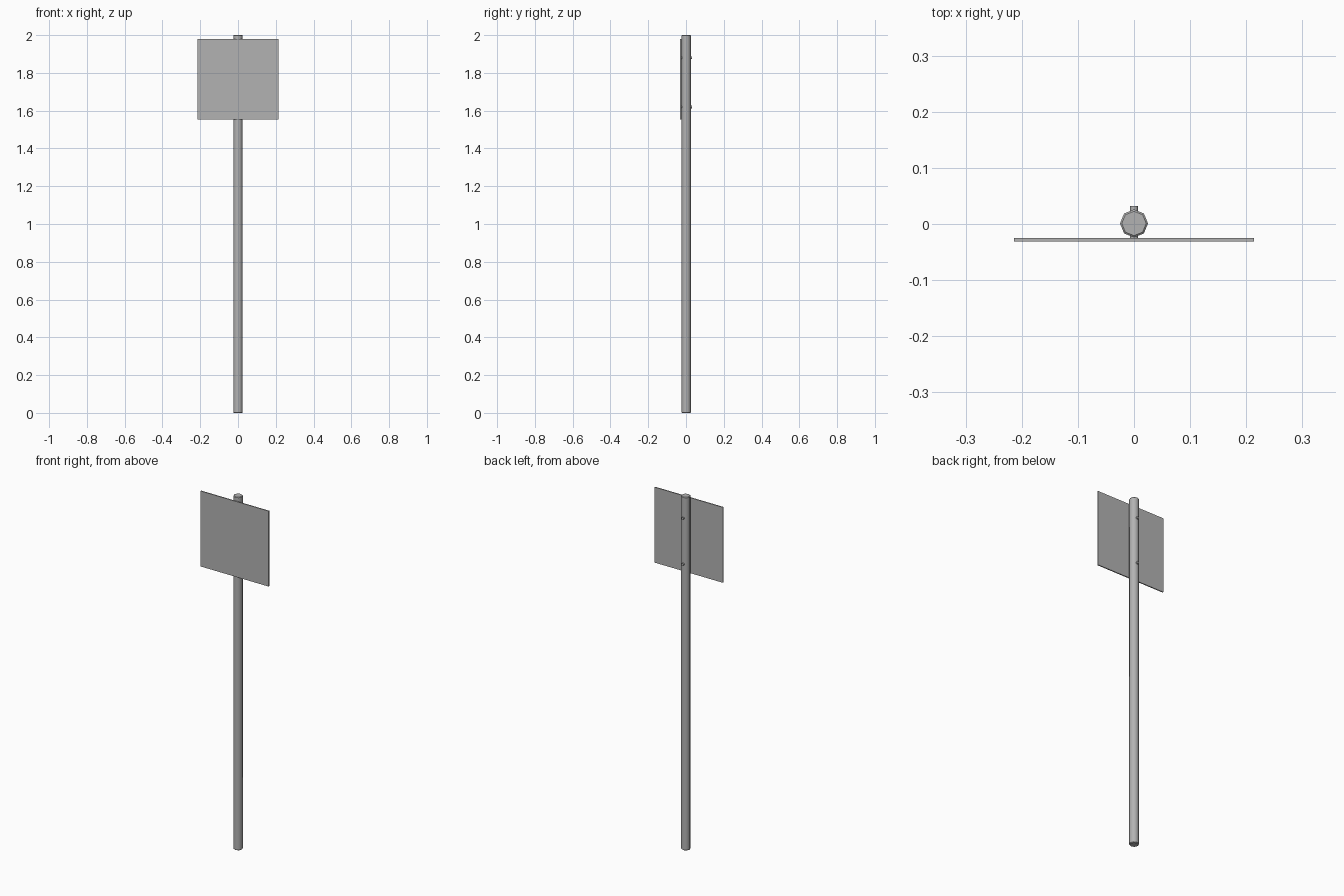
import bpy
from math import radians

cube = bpy.data.objects.get("Cube")
if cube:
    bpy.data.objects.remove(cube)

grey = bpy.data.materials.new("plain grey metal")
grey.use_nodes = True
colour = (0.45, 0.45, 0.45, 1)
grey.diffuse_color = colour
grey.node_tree.nodes["Principled BSDF"].inputs["Base Color"].default_value = colour


def finish(name, bevel=0.0):
    obj = bpy.context.object
    obj.name = name
    obj.data.materials.append(grey)
    bpy.ops.object.transform_apply(location=False, rotation=True, scale=True)
    if bevel:
        mod = obj.modifiers.new("rounded rim", "BEVEL")
        mod.width = bevel
        mod.segments = 1
        mod.limit_method = "ANGLE"
        mod.angle_limit = radians(60)
    return obj


# Eight-sided post with a slightly rounded rim
bpy.ops.mesh.primitive_cylinder_add(vertices=8, radius=0.025, depth=2, location=(0, 0.001, 1))
finish("post", 0.003)
bpy.ops.object.shade_smooth_by_angle(angle=radians(50))

# Thin square panel on the front of the post
bpy.ops.mesh.primitive_cube_add(size=1, location=(0, -0.028, 1.766))
panel = bpy.context.object
panel.scale = (0.427, 0.006, 0.427)
finish("sign_panel")

# Bolts through the back of the post
for name, z in (("lower_bolt", 1.62), ("upper_bolt", 1.88)):
    bpy.ops.mesh.primitive_cylinder_add(vertices=8, radius=0.0075, depth=0.057,
                                        location=(0, 0.0035, z), rotation=(radians(90), 0, 0))
    finish(name)
    bpy.ops.object.shade_smooth_by_angle(angle=radians(50))
